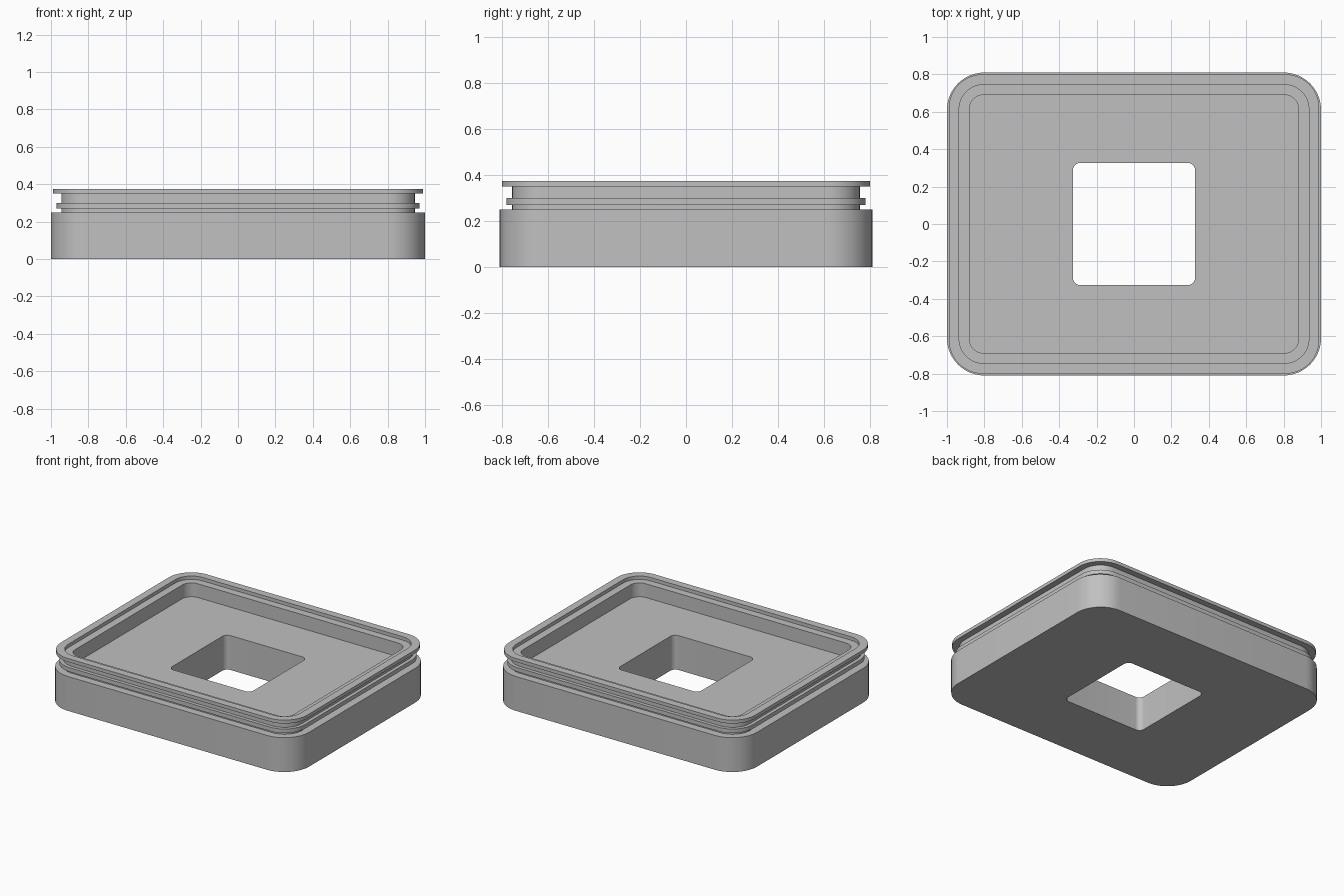
import bpy
import bmesh
from math import cos, sin, pi, radians

cube = bpy.data.objects.get("Cube")
if cube:
    bpy.data.objects.remove(cube, do_unlink=True)

HALF_X, HALF_Y = 1.0, 0.81
CORNER_STEPS = 12

grey = bpy.data.materials.new("plain_grey")
grey.use_nodes = True
colour = (0.53, 0.53, 0.53, 1)
grey.diffuse_color = colour
grey.node_tree.nodes["Principled BSDF"].inputs["Base Color"].default_value = colour


def rounded_ring(bm, half_x, half_y, radius, z):
    """Add a ring of vertices around a rounded rectangle."""
    ring = []
    for corner, (sx, sy) in enumerate([(1, 1), (-1, 1), (-1, -1), (1, -1)]):
        cx, cy = sx * (half_x - radius), sy * (half_y - radius)
        for step in range(CORNER_STEPS + 1):
            a = (corner + step / CORNER_STEPS) * pi / 2
            ring.append(bm.verts.new((cx + radius * cos(a), cy + radius * sin(a), z)))
    return ring


def bridge(bm, lower, upper):
    n = len(lower)
    for i in range(n):
        j = (i + 1) % n
        bm.faces.new((lower[i], lower[j], upper[j], upper[i]))


def inset(amount, radius, z):
    return HALF_X - amount, HALF_Y - amount, radius, z


BODY, NECK, RIDGE, FLANGE = (0, 0.2), (0.055, 0.14), (0.03, 0.165), (0.01, 0.18)
LIP, POCKET = (0.065, 0.13), (0.12, 0.075)

# Cross-section from the base, up the outside, into the pocket and down the hole
section = [
    inset(*BODY, 0), inset(*BODY, 0.25),
    inset(*NECK, 0.25), inset(*NECK, 0.27),
    inset(*RIDGE, 0.27), inset(*RIDGE, 0.3),
    inset(*NECK, 0.3), inset(*NECK, 0.35),
    inset(*FLANGE, 0.35), inset(*FLANGE, 0.375),
    inset(*LIP, 0.375), inset(*LIP, 0.35),
    inset(*POCKET, 0.35), inset(*POCKET, 0.25),
    (0.327, 0.327, 0.04, 0.25), (0.327, 0.327, 0.04, 0),
]

bm = bmesh.new()
rings = [rounded_ring(bm, *s) for s in section]
for k, ring in enumerate(rings):
    bridge(bm, ring, rings[(k + 1) % len(rings)])
bmesh.ops.recalc_face_normals(bm, faces=bm.faces[:])

mesh = bpy.data.meshes.new("grooved_tray")
bm.to_mesh(mesh)
bm.free()
mesh.materials.append(grey)
tray = bpy.data.objects.new("grooved_tray", mesh)
bpy.context.collection.objects.link(tray)

# Smooth corners, crisp steps
bpy.ops.object.select_all(action="DESELECT")
tray.select_set(True)
bpy.context.view_layer.objects.active = tray
bpy.ops.object.shade_smooth_by_angle(angle=radians(30))
